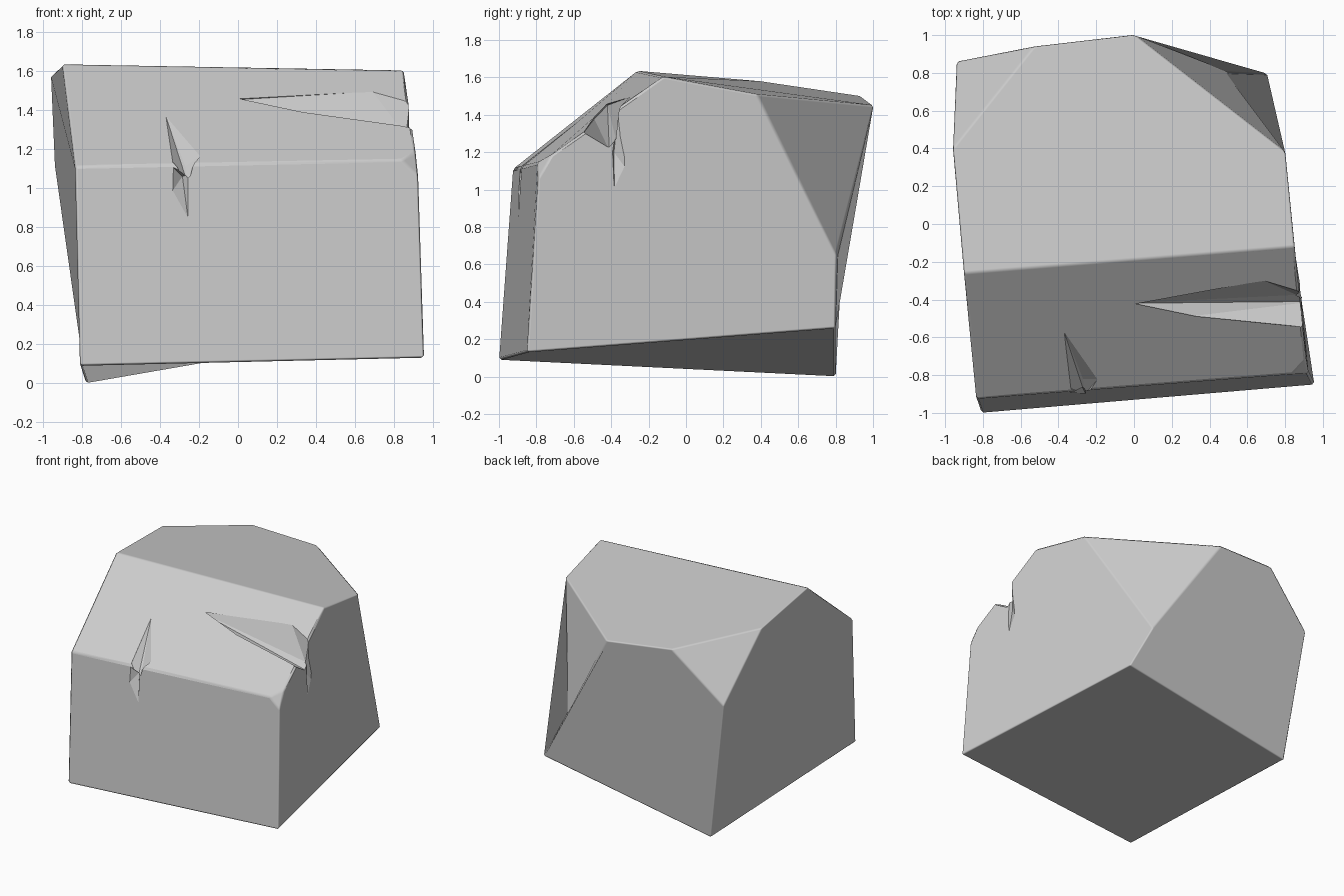
import bpy, bmesh
from math import radians

if "Cube" in bpy.data.objects:
    bpy.data.objects.remove(bpy.data.objects["Cube"])


def make_object(name, bm):
    bmesh.ops.recalc_face_normals(bm, faces=bm.faces[:])
    mesh = bpy.data.meshes.new(name)
    bm.to_mesh(mesh)
    bm.free()
    ob = bpy.data.objects.new(name, mesh)
    bpy.context.collection.objects.link(ob)
    return ob


def hull_cutter(name, points):
    bm = bmesh.new()
    for p in points:
        bm.verts.new(p)
    bmesh.ops.convex_hull(bm, input=bm.verts[:])
    loose = [v for v in bm.verts if not v.link_faces]
    bmesh.ops.delete(bm, geom=loose, context='VERTS')
    ob = make_object(name, bm)
    ob.hide_render = True
    ob.display_type = 'WIRE'
    return ob


# Rock corners, one letter each
corners = {
    'a': (-.81, -1.0, .09), 'b': (.955, -.85, .13),        # base front
    'c': (.71, .80, .26), 'd': (-.78, .80, 0),             # base back
    'j': (-.835, -.925, 1.11),                             # front top left
    'k': (.84, -.795, 1.145), 'l': (.925, -.79, 1.06), 'm': (.91, -.72, 1.185),  # chipped corner
    'h': (-.90, -.26, 1.635), 'i': (.85, -.12, 1.605),     # ridge
    'p': (.805, .38, 1.51), 'q': (0, 1.005, 1.45), 'r': (.49, .80, .65),   # broken back right
    'f': (-.53, .94, 1.50), 'g': (-.96, .40, 1.58), 'e': (-.94, .86, 1.12),  # cut back left
}
# Each face spells its corners: base, front, chip, slope, top, back corner, left, back, break, right
faces = "adcb ablkj klm jkmih hipqfg feg ajhged defqrc qpr bcrpiml".split()

bm = bmesh.new()
verts = {k: bm.verts.new(p) for k, p in corners.items()}
for f in faces:
    bm.faces.new([verts[c] for c in f])
rock = make_object("rock", bm)
for poly in rock.data.polygons:
    poly.use_smooth = True

# Slightly worn edges
bev = rock.modifiers.new("worn_edges", 'BEVEL')
bev.width = .012
bev.segments = 1
bev.limit_method = 'ANGLE'
bev.angle_limit = radians(18)
bev.harden_normals = True

# Notch across the right shoulder and down the side; small crack over the front edge
cuts = {
    "shoulder_notch": [
        (-.05, -.42, 1.45), (.69, -.30, 1.495), (.29, -.49, 1.378), (.93, -.55, 1.30),
        (.86, -.375, 1.27), (.95, -.41, 1.21), (.875, -.355, 1.45), (1.1, -.47, 1.6)],
    "side_notch": [
        (.95, -.41, 1.21), (.925, -.38, .78), (.895, -.29, 1.07), (.88, -.36, 1.44),
        (.85, -.385, 1.2), (1.0, -.36, 1.2)],
    "upper_crack": [
        (-.37, -.57, 1.37), (-.19, -.82, 1.17), (-.335, -.87, 1.13), (-.26, -.90, 1.03),
        (-.27, -.82, 1.11), (-.27, -1.0, 1.22)],
    "lower_crack": [
        (-.335, -.89, 1.11), (-.34, -.90, .98), (-.25, -.91, .80), (-.25, -.89, 1.07),
        (-.285, -.84, 1.06), (-.29, -1.0, 1.05)],
}
for name, points in cuts.items():
    mod = rock.modifiers.new(name, 'BOOLEAN')
    mod.operation = 'DIFFERENCE'
    mod.solver = 'EXACT'
    mod.object = hull_cutter(name + "_cutter", points)
